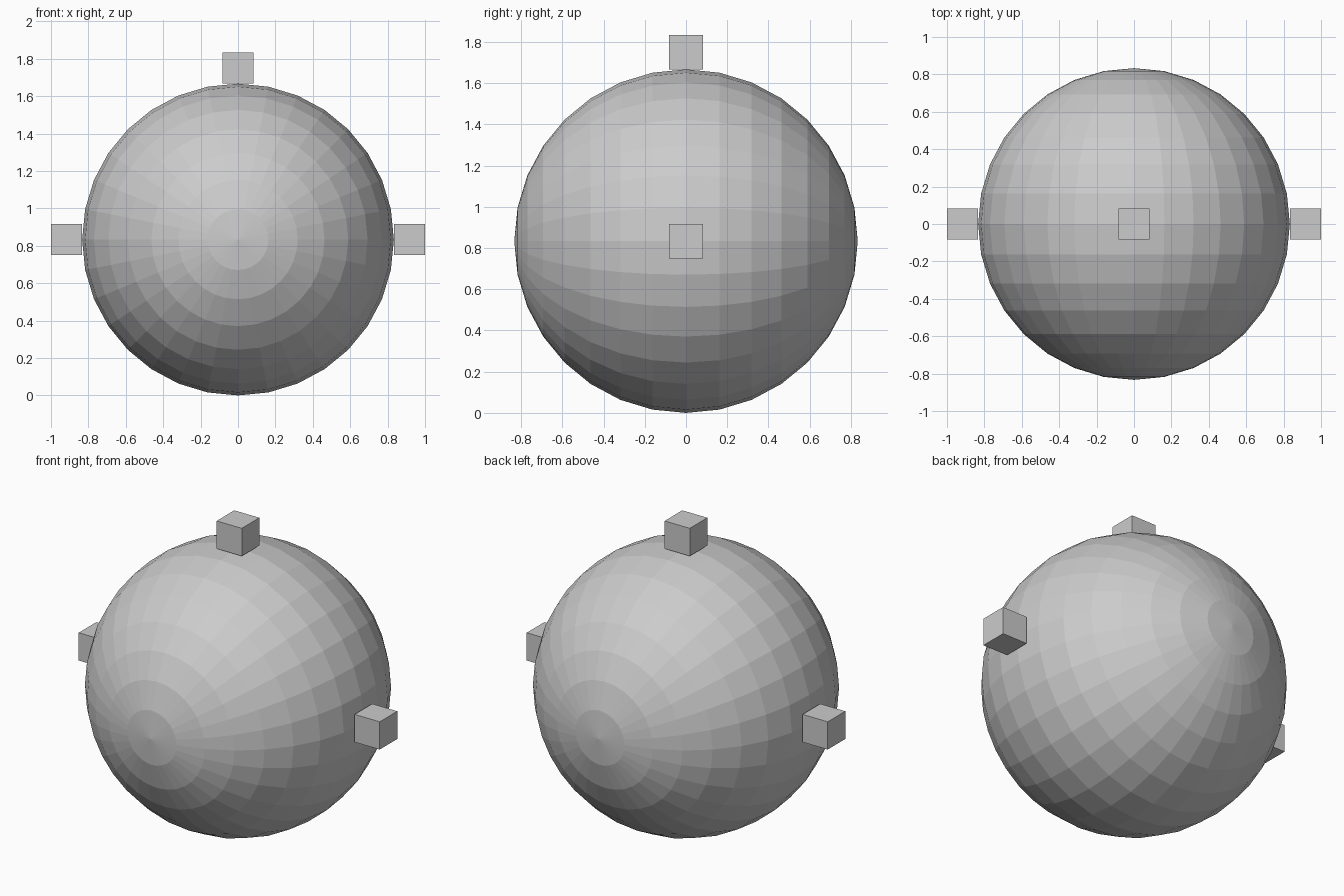
import bpy
import math

if "Cube" in bpy.data.objects:
    bpy.data.objects.remove(bpy.data.objects["Cube"])

R = 5 / 6        # ball radius
S = R / 5        # cube side
D = R + S / 2    # cube distance from ball centre

# Low-poly ball with its poles facing front and back
bpy.ops.mesh.primitive_uv_sphere_add(segments=32, ring_count=16, radius=R,
                                     location=(0, 0, R),
                                     rotation=(math.pi / 2, 0, 0))
bpy.context.object.name = "ball"


# Small cubes resting on the ball's surface
def cube(name, x, z):
    bpy.ops.mesh.primitive_cube_add(size=S, location=(x, 0, z))
    bpy.context.object.name = name


cube("left_cube", -D, R)
cube("right_cube", D, R)
cube("top_cube", 0, R + D)
